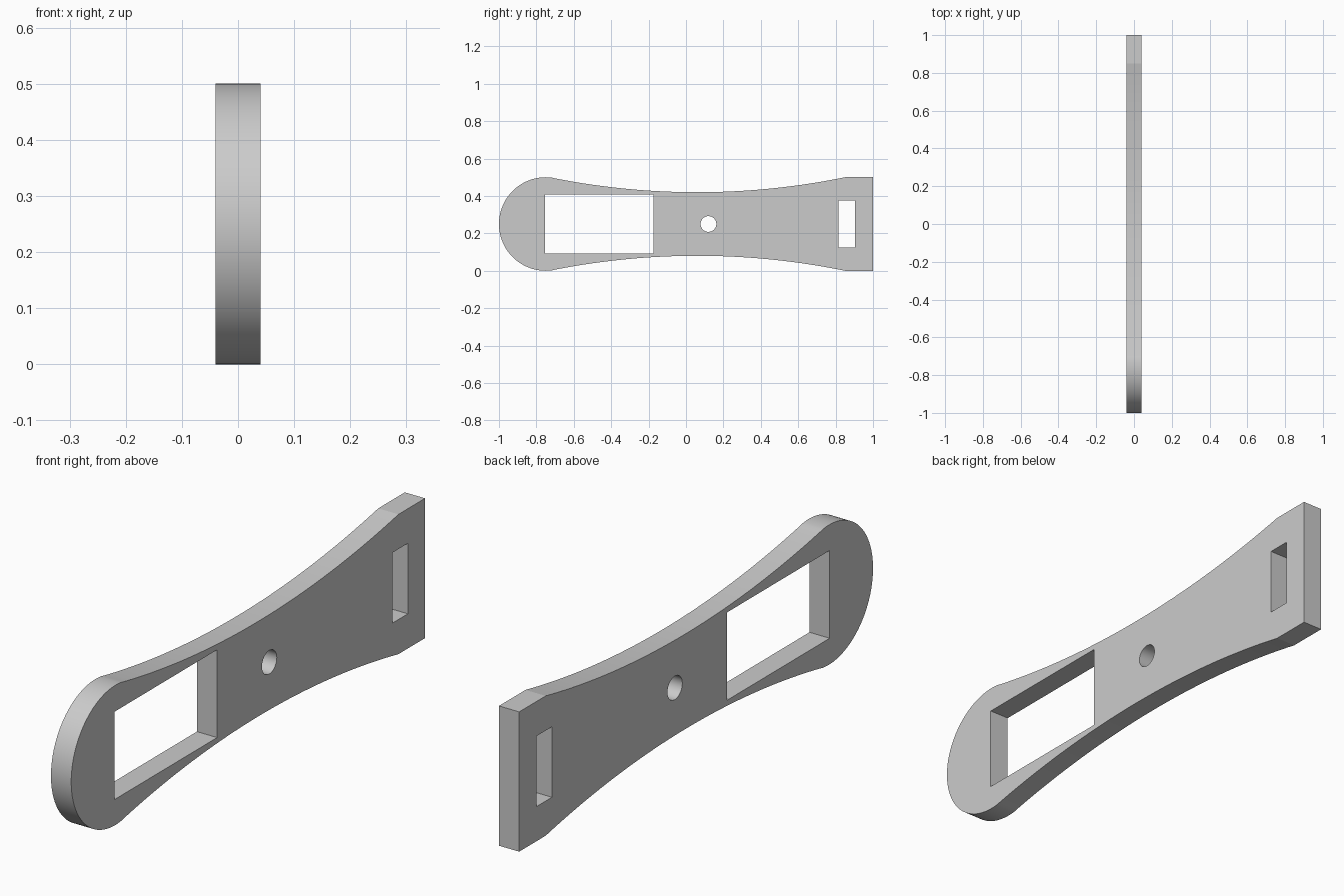
import bpy, bmesh
from math import sin, cos, pi, atan2, asin, sqrt, radians

cube = bpy.data.objects.get("Cube")
if cube:
    bpy.data.objects.remove(cube, do_unlink=True)

HALF = 0.04      # half thickness
MID = 0.25       # height of the long axis


def arc(cy, cz, r, a0, a1, n):
    return [(cy + r * cos(a0 + (a1 - a0) * i / n), cz + r * sin(a0 + (a1 - a0) * i / n))
            for i in range(n + 1)]


def rect(y0, y1, half_height):
    return [(y0, -half_height), (y1, -half_height), (y1, half_height), (y0, half_height)]


def prism(name, outline, half):
    """Extrude a (y, height from the axis) outline along x."""
    bm = bmesh.new()
    face = bm.faces.new([bm.verts.new((-half, y, z + MID)) for y, z in outline])
    extruded = bmesh.ops.extrude_face_region(bm, geom=[face])["geom"]
    verts = [g for g in extruded if isinstance(g, bmesh.types.BMVert)]
    bmesh.ops.translate(bm, verts=verts, vec=(2 * half, 0, 0))
    bmesh.ops.recalc_face_normals(bm, faces=bm.faces)
    mesh = bpy.data.meshes.new(name)
    bm.to_mesh(mesh)
    bm.free()
    obj = bpy.data.objects.new(name, mesh)
    bpy.context.collection.objects.link(obj)
    return obj


# Upper outline: square end, concave waist arc, tangent round end
nose_y, nose_r = -0.75, 0.25
waist_y, waist_z, waist_r = 0.06, 4.11, 3.94
tangent = atan2(waist_z, waist_y - nose_y)
end_angle = -pi / 2 + asin((0.85 - waist_y) / waist_r)
upper = [(1, 0.25), (0.85, 0.25)]
upper += arc(waist_y, waist_z, waist_r, end_angle, tangent - pi, 40)[1:]
upper += arc(nose_y, 0, nose_r, tangent, pi, 36)[1:]
lower = [(y, -z) for y, z in reversed(upper[:-1])]
plate = prism("handle_plate", upper + lower, HALF)

# Through openings
openings = {
    "window_cutter": rect(-0.755, -0.175, 0.157),
    "pin_hole_cutter": arc(0.12, 0, 0.042, 0, 2 * pi, 48)[:-1],
    "strap_slot_cutter": rect(0.815, 0.903, 0.126),
}
cutters = [prism(name, outline, 0.1) for name, outline in openings.items()]
bpy.context.view_layer.objects.active = plate
for cutter in cutters:
    mod = plate.modifiers.new(cutter.name, "BOOLEAN")
    mod.operation = "DIFFERENCE"
    mod.solver = "EXACT"
    mod.object = cutter
    bpy.ops.object.modifier_apply(modifier=mod.name)
    bpy.data.objects.remove(cutter, do_unlink=True)

# Plain grey finish
grey = bpy.data.materials.new("light_grey")
grey.use_nodes = True
colour = (0.6, 0.6, 0.6, 1)
grey.diffuse_color = colour
grey.node_tree.nodes["Principled BSDF"].inputs["Base Color"].default_value = colour
plate.data.materials.clear()
plate.data.materials.append(grey)

# Smooth curved rims, crisp corners
bpy.ops.object.select_all(action="DESELECT")
plate.select_set(True)
bpy.ops.object.shade_smooth_by_angle(angle=radians(10))
